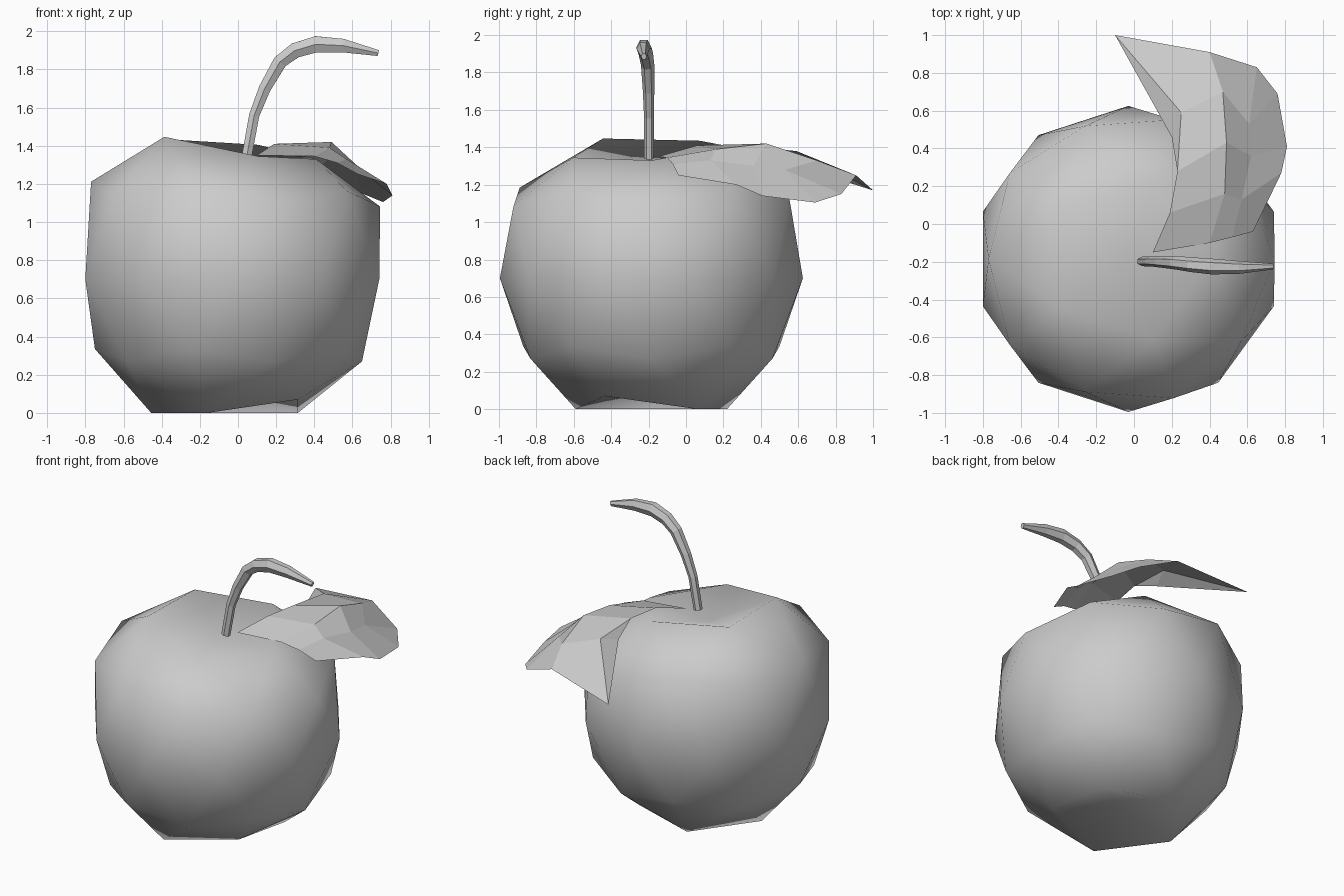
import bpy, bmesh, math
from mathutils import Vector

if "Cube" in bpy.data.objects:
    bpy.data.objects.remove(bpy.data.objects["Cube"])


def make_object(name, verts, faces):
    mesh = bpy.data.meshes.new(name)
    mesh.from_pydata(verts, [], faces)
    mesh.update()
    obj = bpy.data.objects.new(name, mesh)
    bpy.context.collection.objects.link(obj)
    return obj


# Fruit body: low-poly icosphere whose latitude rings are reshaped into an apple
RIM = [1.345, 1.33, 1.405, 1.435, 1.447]  # top rim heights, every 72 degrees from -72
CX, CY = -.03, -.185


def body_ring(level, a):
    """Ring radius and height for an icosphere latitude and an angle in radians."""
    lean = math.cos(a - math.radians(150))
    if level > .95:
        return 0, 1.28
    if level > .7:
        return .44, RIM[round((math.degrees(a) + 72) / 72) % 5]
    if level > .48:
        return .74, 1.19 + .025 * lean
    if level > .3:
        return .775, 1.12 + .045 * lean
    if level > -.1:
        return .81, .70
    if level > -.48:
        return .72, .335
    if level > -.7:
        return .68, .27
    if level > -.95:
        return .425, .07 if abs(math.degrees(a) + 36) < 10 else 0
    return 0, .10


bm = bmesh.new()
bmesh.ops.create_icosphere(bm, subdivisions=2, radius=1)
for v in bm.verts:
    a = math.atan2(v.co.y, v.co.x)
    r, z = body_ring(v.co.z, a)
    v.co = (CX + r * math.cos(a), CY + r * math.sin(a), z)
for f in bm.faces:
    f.smooth = True
mesh = bpy.data.meshes.new("fruit_body")
bm.to_mesh(mesh)
bm.free()
bpy.context.collection.objects.link(bpy.data.objects.new("fruit_body", mesh))

# Stem: six-sided tube swept along an arc (x, y, z, radius)
PATH = [(.045, -.198, 1.34, .03), (.085, -.198, 1.56, .031), (.14, -.20, 1.70, .036),
        (.22, -.205, 1.84, .042), (.30, -.215, 1.90, .046), (.41, -.225, 1.932, .049),
        (.55, -.23, 1.925, .041), (.735, -.225, 1.886, .018)]
S = 6
points = [Vector(p[:3]) for p in PATH]
verts = []
for k, p in enumerate(points):
    t = (points[min(k + 1, len(points) - 1)] - points[max(k - 1, 0)]).normalized()
    side = t.cross(Vector((0, 1, 0))).normalized()
    across = side.cross(t)
    for i in range(S):
        a = 2 * math.pi * (i + .5) / S
        verts.append(p + PATH[k][3] * (math.cos(a) * side + math.sin(a) * across * .85))
faces = [(r * S + i, r * S + (i + 1) % S, (r + 1) * S + (i + 1) % S, (r + 1) * S + i)
         for r in range(len(PATH) - 1) for i in range(S)]
faces += [tuple(range(S))[::-1], tuple(range(len(verts) - S, len(verts)))]
make_object("stem", verts, faces)

# Leaf: folded sheet, four points per row, closing to a tip
LEAF = [(.10, -.15, 1.35), (.40, -.10, 1.345), (.52, -.07, 1.31), (.63, -.04, 1.25),
        (.19, .06, 1.41), (.48, .16, 1.39), (.57, .13, 1.33), (.78, .27, 1.20),
        (.23, .28, 1.41), (.49, .43, 1.42), (.62, .36, 1.30), (.81, .41, 1.14),
        (.25, .59, 1.38), (.47, .70, 1.33), (.61, .53, 1.28), (.76, .69, 1.105),
        (.20, .46, 1.34), (-.10, 1.0, 1.17), (.40, .91, 1.25), (.65, .83, 1.15)]
faces = [(r * 4 + c, r * 4 + c + 1, r * 4 + c + 5, r * 4 + c + 4)
         for r in range(3) for c in range(3)]
faces += [(16, 8, 12), (16, 12, 17), (12, 13, 18, 17), (13, 14, 19, 18), (14, 15, 19)]
make_object("leaf", LEAF, faces)
